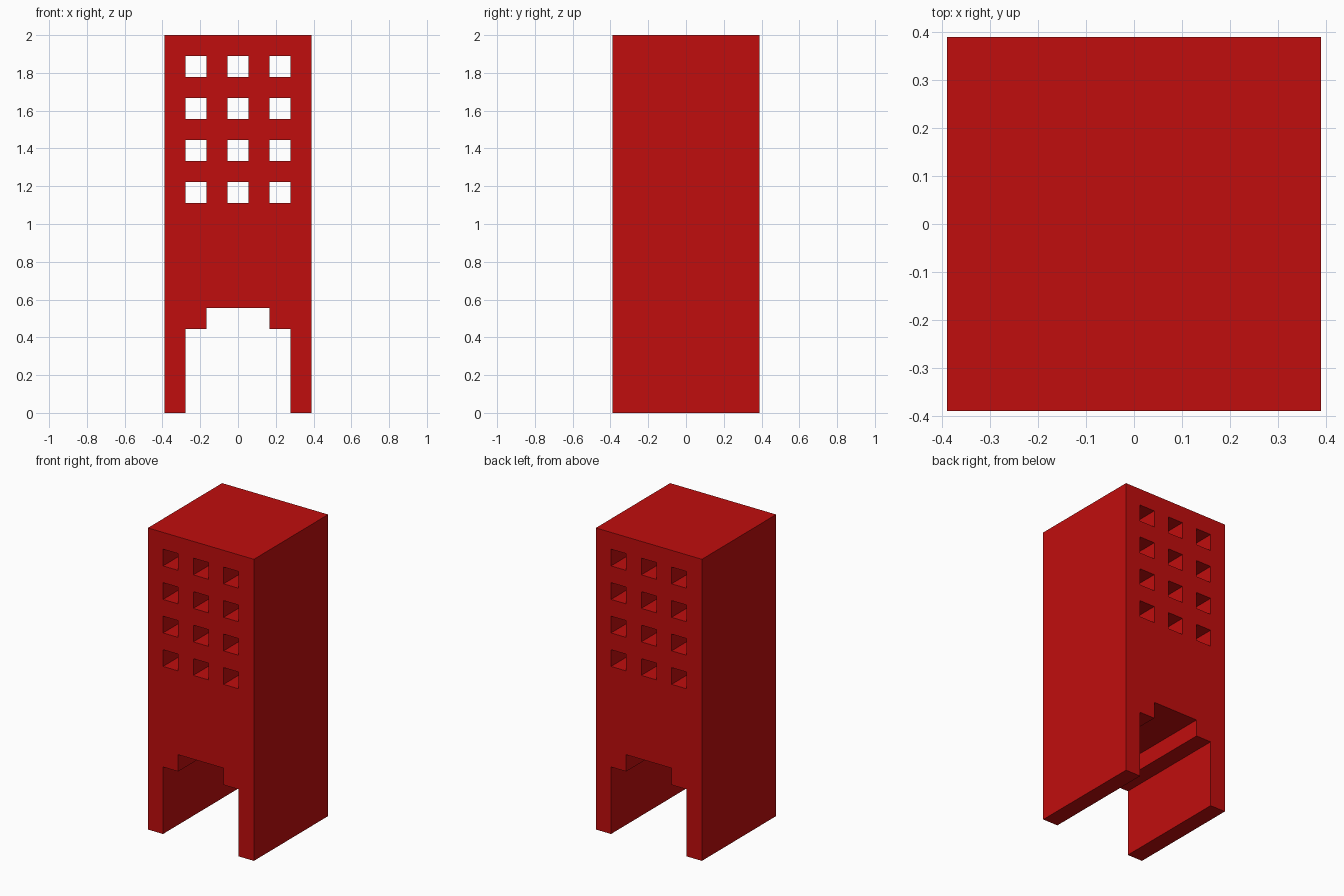
import bpy, bmesh
from mathutils import Vector

cube = bpy.data.objects.get("Cube")
if cube:
    bpy.data.objects.remove(cube, do_unlink=True)

U = 2 / 18            # module: the tower is 7 x 7 x 18 modules
COLS, ROWS = 7, 18


def is_open(c, r):
    """Cells left empty: stepped archway and the rows of windows."""
    doorway = (r < 4 and 1 <= c <= 5) or (r == 4 and 2 <= c <= 4)
    window = r in (10, 12, 14, 16) and c in (1, 3, 5)
    return doorway or window


# Red paint
red = bpy.data.materials.new("red")
red.use_nodes = True
colour = (0.527, 0.004, 0.004, 1)
red.diffuse_color = colour
red.node_tree.nodes["Principled BSDF"].inputs["Base Color"].default_value = colour

# Facade pattern on the front plane
bm = bmesh.new()
verts = {}


def corner(c, r):
    if (c, r) not in verts:
        verts[c, r] = bm.verts.new(((c - COLS / 2) * U, -COLS / 2 * U, r * U))
    return verts[c, r]


for c in range(COLS):
    for r in range(ROWS):
        if not is_open(c, r):
            bm.faces.new([corner(c, r), corner(c + 1, r),
                          corner(c + 1, r + 1), corner(c, r + 1)])

# Extrude straight back, so windows and archway run right through
front = bm.faces[:]
ext = bmesh.ops.extrude_face_region(bm, geom=front, use_keep_orig=True)
bmesh.ops.translate(bm, vec=Vector((0, COLS * U, 0)),
                    verts=[g for g in ext["geom"] if isinstance(g, bmesh.types.BMVert)])
bmesh.ops.recalc_face_normals(bm, faces=bm.faces)

mesh = bpy.data.meshes.new("tower_block")
bm.to_mesh(mesh)
bm.free()
mesh.materials.append(red)
tower = bpy.data.objects.new("tower_block", mesh)
bpy.context.collection.objects.link(tower)
